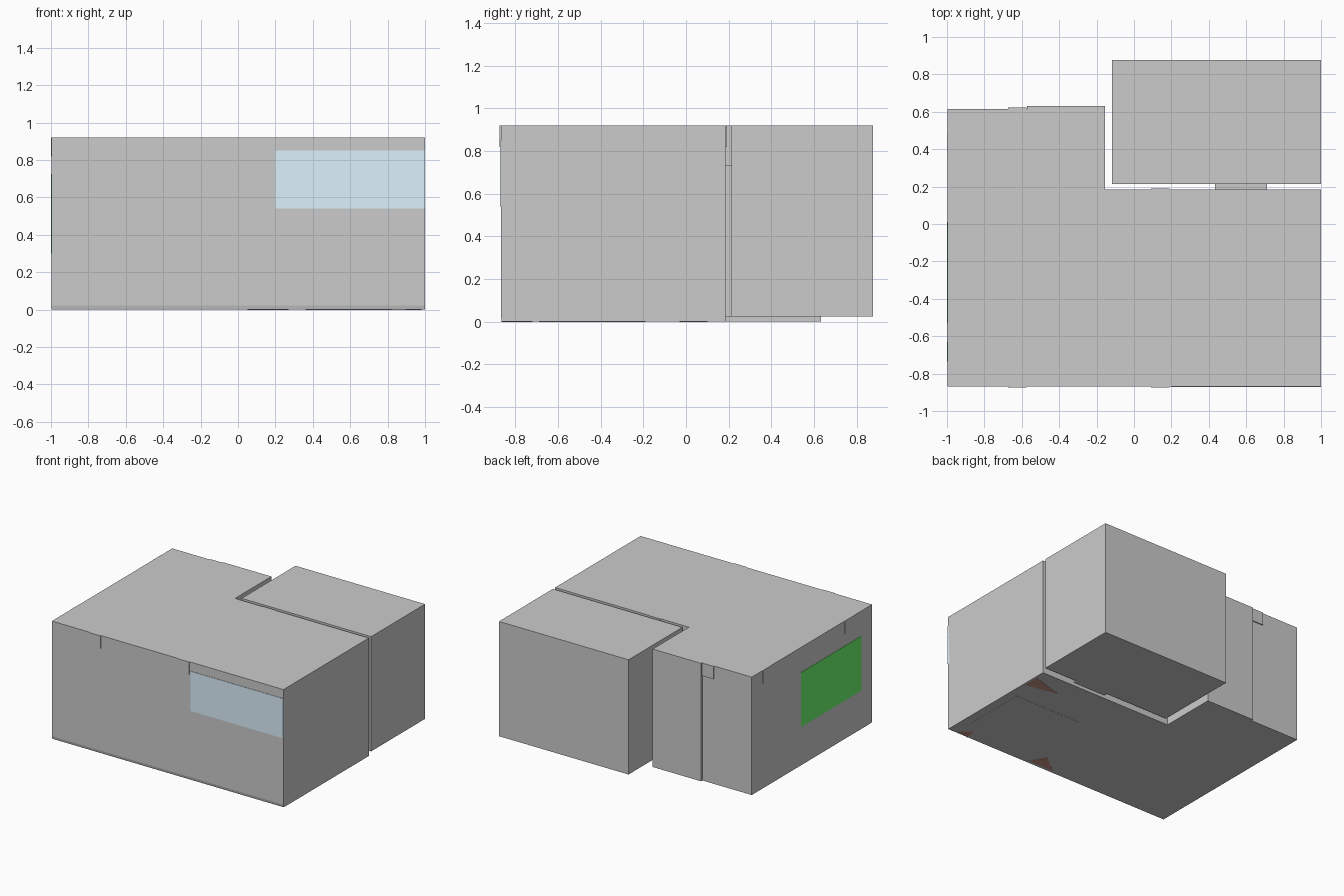
import bpy, bmesh

if "Cube" in bpy.data.objects:
    bpy.data.objects.remove(bpy.data.objects["Cube"])


def material(name, rgb):
    m = bpy.data.materials.new(name)
    m.diffuse_color = (*rgb, 1)
    m.use_nodes = True
    m.node_tree.nodes["Principled BSDF"].inputs["Base Color"].default_value = m.diffuse_color
    return m


def prism(name, outline, z0, z1, mat=None, front_slope=None):
    """Extrude a plan outline from z0 to z1."""
    bm = bmesh.new()
    face = bm.faces.new([bm.verts.new((x, y, z0)) for x, y in outline])
    top = bmesh.ops.extrude_face_region(bm, geom=[face])
    for v in top["geom"]:
        if isinstance(v, bmesh.types.BMVert):
            v.co.z = z1
    if front_slope:
        # shallow inward slope along the foot of the front wall
        height, depth = front_slope
        bmesh.ops.bisect_plane(bm, geom=bm.verts[:] + bm.edges[:] + bm.faces[:],
                               plane_co=(0, 0, height), plane_no=(0, 0, 1))
        front = min(v.co.y for v in bm.verts)
        for v in bm.verts:
            if v.co.z < z0 + 1e-4 and v.co.y < front + 1e-4:
                v.co.y += depth
    bmesh.ops.recalc_face_normals(bm, faces=bm.faces[:])
    me = bpy.data.meshes.new(name)
    bm.to_mesh(me)
    bm.free()
    ob = bpy.data.objects.new(name, me)
    bpy.context.collection.objects.link(ob)
    if mat:
        me.materials.append(mat)
    return ob


def box(name, x0, x1, y0, y1, z0, z1, mat=None):
    return prism(name, [(x0, y0), (x1, y0), (x1, y1), (x0, y1)], z0, z1, mat)


TOP = 0.92
glass = material("pale_blue_glass", (0.72, 0.88, 0.98))
green = material("green", (0.15, 0.9, 0.15))
brown = material("brown", (0.6, 0.3, 0.25))

# L-shaped main room with a slightly thicker rear wall on the wing
prism("main_room",
      [(-0.998, -0.868), (1, -0.868), (1, 0.185), (-0.155, 0.185),
       (-0.155, 0.632), (-0.572, 0.632), (-0.572, 0.615), (-0.998, 0.615)],
      0, TOP, front_slope=(0.022, 0.005))

# Separate rear room and the doorway joining the two
box("rear_room", -0.118, 1, 0.213, 0.877, 0.025, TOP)
box("doorway", 0.432, 0.712, 0.18, 0.216, 0.025, 0.735)

# Ceiling beams whose ends poke through the walls
for i, (x, back) in enumerate([(-0.625, 0.623), (0.14, 0.189)]):
    box(f"ceiling_beam_{i}", x - 0.049, x + 0.049, -0.874, back, 0.82, TOP)
for i, y in enumerate([-0.58, 0.43]):
    box(f"side_beam_end_{i}", -0.9995, -0.95, y - 0.05, y + 0.05, 0.82, TOP)

# Front window and green side panel
box("front_window", 0.2, 1, -0.871, -0.85, 0.54, 0.85, glass)
box("side_panel", -1, -0.98, -0.735, 0.01, 0.3, 0.725, green)

# Carpet showing through the floor, with brown boards at its corners
box("carpet", 0.36, 0.93, -0.69, -0.19, -0.001, 0.01)
for i, tri in enumerate([[(0.72, 0.02), (0.98, -0.03), (0.98, 0.1)],
                         [(0.82, -0.865), (0.93, -0.85), (0.84, -0.77)],
                         [(0.05, -0.84), (0.27, -0.84), (0.2, -0.72)]]):
    prism(f"floor_board_{i}", tri, -0.001, 0.01, brown)
